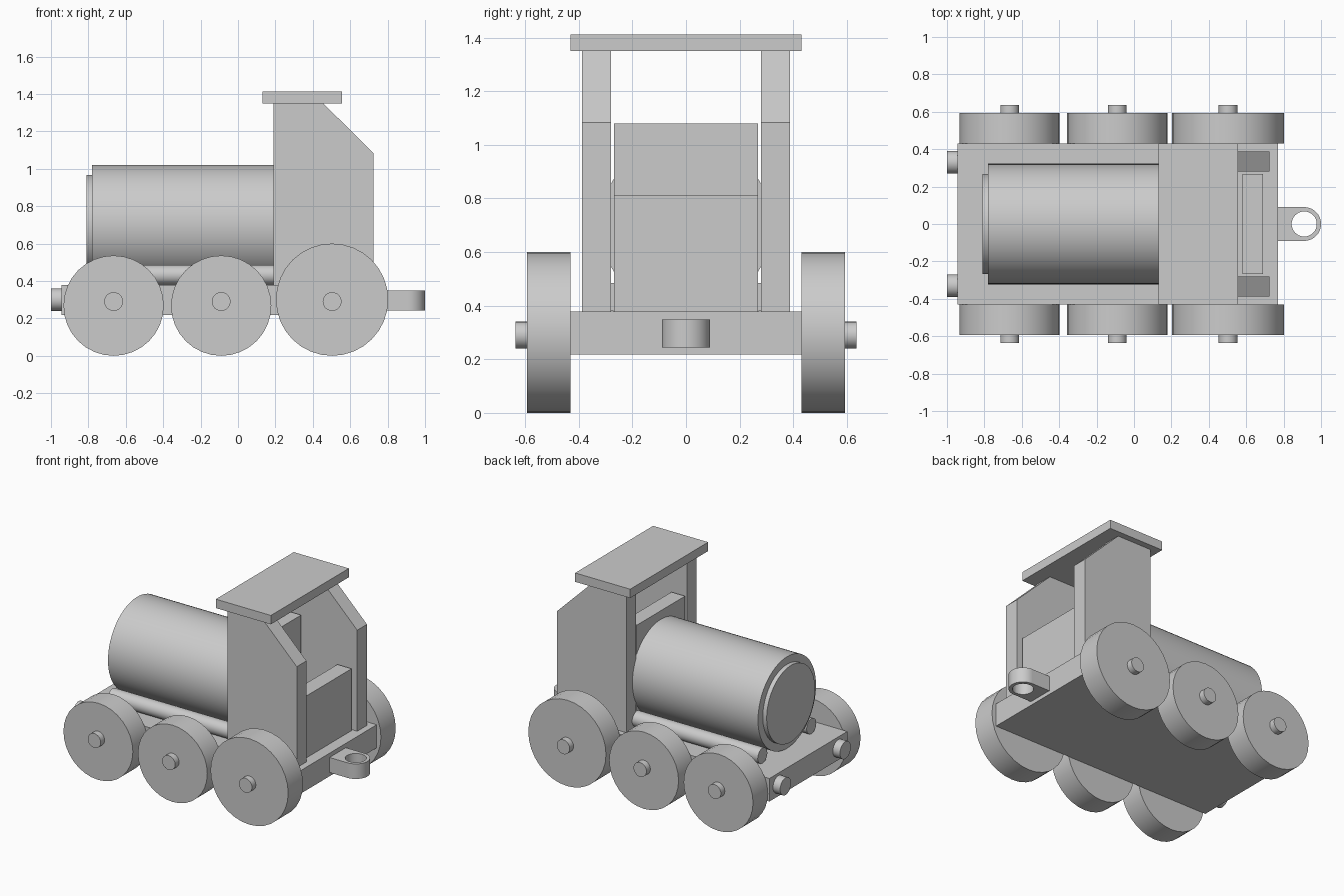
import bpy
import bmesh
import math
from mathutils import Matrix, Vector

old = bpy.data.objects.get("Cube")
if old:
    bpy.data.objects.remove(old, do_unlink=True)

grey = bpy.data.materials.new("plain grey")
grey.use_nodes = True
grey.diffuse_color = (0.6, 0.6, 0.6, 1)
grey.node_tree.nodes["Principled BSDF"].inputs["Base Color"].default_value = (0.6, 0.6, 0.6, 1)


def finish(name, bm, smooth=False):
    bmesh.ops.recalc_face_normals(bm, faces=bm.faces)
    mesh = bpy.data.meshes.new(name)
    bm.to_mesh(mesh)
    bm.free()
    mesh.materials.append(grey)
    obj = bpy.data.objects.new(name, mesh)
    bpy.context.collection.objects.link(obj)
    if smooth:
        bpy.ops.object.select_all(action='DESELECT')
        obj.select_set(True)
        bpy.context.view_layer.objects.active = obj
        bpy.ops.object.shade_smooth_by_angle(angle=math.radians(35))
    return obj


def box(name, x, y, z):
    """Box from (low, high) ranges on each axis."""
    bm = bmesh.new()
    bmesh.ops.create_cube(bm, size=1)
    for v in bm.verts:
        v.co = Vector([(lo + hi) / 2 + c * (hi - lo) for c, (lo, hi) in zip(v.co, (x, y, z))])
    return finish(name, bm)


def rod(name, start, end, radius, sides=32):
    """Cylinder between two points."""
    a, b = Vector(start), Vector(end)
    turn = (b - a).to_track_quat('Z', 'Y').to_matrix().to_4x4()
    bm = bmesh.new()
    bmesh.ops.create_cone(bm, cap_ends=True, segments=sides, radius1=radius, radius2=radius,
                          depth=(b - a).length, matrix=Matrix.Translation((a + b) / 2) @ turn)
    return finish(name, bm, True)


def extrude_profile(name, points, depth, smooth=False):
    """Flat outline of 3D points pushed along a vector."""
    bm = bmesh.new()
    face = bm.faces.new([bm.verts.new(p) for p in points])
    moved = bmesh.ops.extrude_face_region(bm, geom=[face], use_keep_orig=True)["geom"]
    bmesh.ops.translate(bm, vec=depth, verts=[g for g in moved if isinstance(g, bmesh.types.BMVert)])
    return finish(name, bm, smooth)


# Chassis and boiler
box("chassis", (-0.945, 0.77), (-0.43, 0.43), (0.217, 0.378))
rod("boiler", (-0.78, 0, 0.7), (0.195, 0, 0.7), 0.32, 64)
rod("boiler_front_plate", (-0.81, 0, 0.7), (-0.77, 0, 0.7), 0.267, 64)

# Cab
box("cab_front_panel", (0.195, 0.3), (-0.268, 0.268), (0.378, 1.08))
box("cab_back_panel", (0.58, 0.69), (-0.268, 0.268), (0.378, 0.81))
box("roof", (0.13, 0.555), (-0.43, 0.43), (1.35, 1.412))
wall = [(0.19, 0.378), (0.725, 0.378), (0.725, 1.083), (0.455, 1.35), (0.19, 1.35)]

# Parts repeated on both sides
for side, s in (("right", -1), ("left", 1)):
    extrude_profile(f"cab_wall_{side}", [(x, s * 0.28, z) for x, z in wall], (0, s * 0.107, 0))
    rod(f"side_pipe_{side}", (-0.78, s * 0.27, 0.432), (0.195, s * 0.27, 0.432), 0.053)
    rod(f"buffer_{side}", (-1, s * 0.33, 0.3), (-0.93, s * 0.33, 0.3), 0.06)
    for place, x, r in (("front", -0.665, 0.268), ("middle", -0.09, 0.268), ("rear", 0.503, 0.3)):
        rod(f"{place}_wheel_{side}", (x, s * 0.43, r), (x, s * 0.593, r), r)
        rod(f"{place}_axle_{side}", (x, s * 0.4, 0.29), (x, s * 0.636, 0.29), 0.05)

# Towing eye: rounded tab with a round hole
cx, n = 0.91, 32
outer, inner = [], []
for i in range(n + 1):
    a = math.pi * (i / n - 0.5)
    outer.append((cx + 0.09 * math.cos(a), 0.09 * math.sin(a)))
    inner.append((cx + 0.067 * math.cos(a), 0.067 * math.sin(a)))
back = [(2 * cx - x, y) for x, y in reversed(inner)]
low = 0.243
tall = (0, 0, 0.105)
outline = outer + inner[::-1]
extrude_profile("towing_eye_end", [(x, y, low) for x, y in outline], tall, True)
outline = [(cx, -0.09), (0.76, -0.09), (0.76, 0.09), (cx, 0.09)] + back
extrude_profile("towing_eye_arm", [(x, y, low) for x, y in outline], tall, True)
